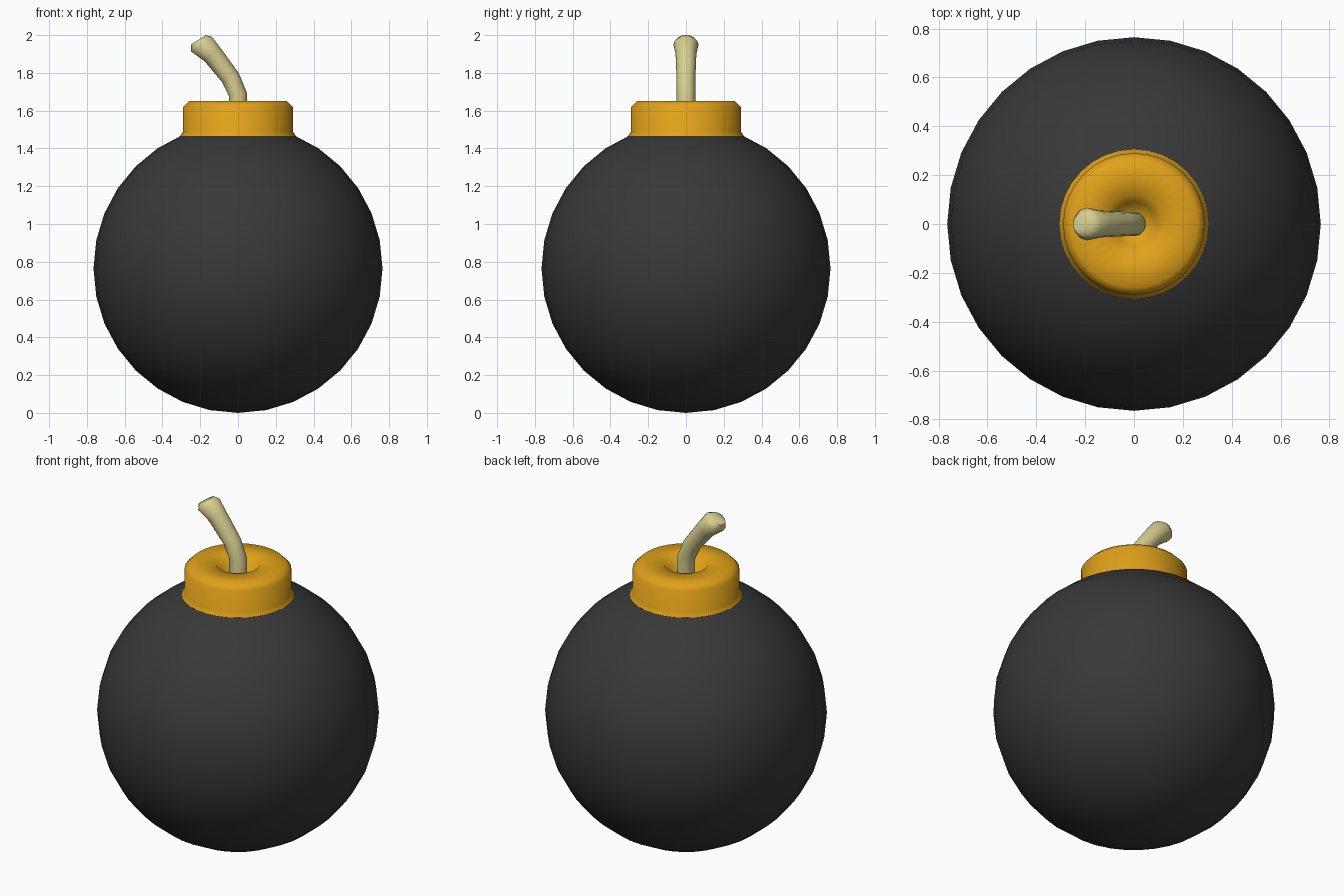
import bpy, bmesh, math
from mathutils import Vector

if "Cube" in bpy.data.objects:
    bpy.data.objects.remove(bpy.data.objects["Cube"])


def paint(obj, name, rgb):
    mat = bpy.data.materials.new(name)
    mat.diffuse_color = (*rgb, 1)
    mat.use_nodes = True
    mat.node_tree.nodes["Principled BSDF"].inputs["Base Color"].default_value = mat.diffuse_color
    obj.data.materials.append(mat)


def skin_rings(name, rings, sides, smooth_angle):
    """Loft circles given as (centre, tilt about y, radius), capped at both ends."""
    bm = bmesh.new()
    loops = []
    for centre, tilt, r in rings:
        u = Vector((math.cos(tilt), 0, -math.sin(tilt)))
        v = Vector((0, 1, 0))
        loops.append([bm.verts.new(Vector(centre)
                      + r * (math.cos(a) * u + math.sin(a) * v))
                      for a in (2 * math.pi * i / sides for i in range(sides))])
    for lo, hi in zip(loops, loops[1:]):
        for i in range(sides):
            j = (i + 1) % sides
            bm.faces.new((lo[i], lo[j], hi[j], hi[i]))
    bm.faces.new(loops[0][::-1])
    bm.faces.new(loops[-1])
    bmesh.ops.recalc_face_normals(bm, faces=bm.faces)
    mesh = bpy.data.meshes.new(name)
    bm.to_mesh(mesh)
    bm.free()
    obj = bpy.data.objects.new(name, mesh)
    bpy.context.collection.objects.link(obj)
    bpy.ops.object.select_all(action='DESELECT')
    obj.select_set(True)
    bpy.context.view_layer.objects.active = obj
    bpy.ops.object.shade_smooth_by_angle(angle=math.radians(smooth_angle))
    return obj


# Round body
bpy.ops.mesh.primitive_uv_sphere_add(segments=32, ring_count=16, radius=0.765,
                                     location=(0, 0, 0.765))
body = bpy.context.object
body.name = "body"
bpy.ops.object.shade_smooth()
paint(body, "dark_shell", (0.04, 0.04, 0.04))

# Collar with flared foot, chamfered rim and dimpled top
profile = [(0.27, 1.42), (0.305, 1.467), (0.29, 1.49), (0.29, 1.62),
           (0.26, 1.65), (0.12, 1.647), (0.09, 1.60), (0.04, 1.56)]
collar = skin_rings("collar", [((0, 0, z), 0, r) for r, z in profile], 32, 65)
paint(collar, "amber_collar", (0.75, 0.36, 0.01))

# Bent fuse with a thicker tip
path = [((0, 0, 1.54), 0, 0.05), ((0, 0, 1.685), -0.15, 0.049),
        ((-0.04, 0, 1.775), -0.5, 0.05), ((-0.137, 0, 1.90), -0.74, 0.055),
        ((-0.193, 0, 1.952), -0.62, 0.067), ((-0.21, 0, 1.975), -0.56, 0.047)]
fuse = skin_rings("fuse", path, 12, 60)
paint(fuse, "cord", (0.68, 0.62, 0.28))
